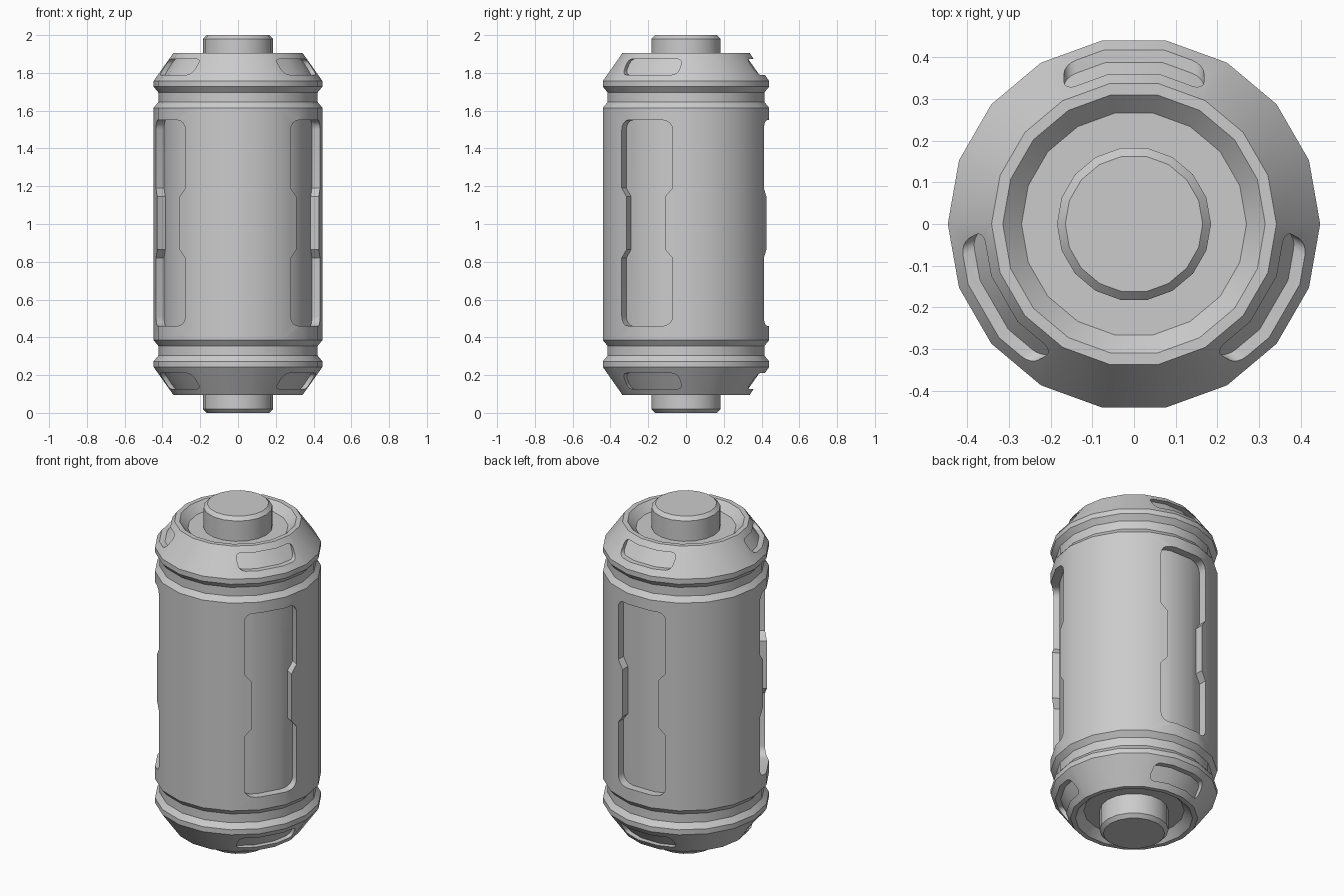
import bpy, bmesh
from math import radians, cos, sin, pi

if "Cube" in bpy.data.objects:
    bpy.data.objects.remove(bpy.data.objects["Cube"])

SIDES = 18


def make_object(name, bm):
    bmesh.ops.recalc_face_normals(bm, faces=bm.faces[:])
    mesh = bpy.data.meshes.new(name)
    bm.to_mesh(mesh)
    bm.free()
    ob = bpy.data.objects.new(name, mesh)
    bpy.context.collection.objects.link(ob)
    return ob


def revolve(name, half):
    """Spin an upper-half (radius, z) profile, mirrored about z = 1."""
    profile = half + [(r, 2 - z) for r, z in reversed(half)]
    bm = bmesh.new()
    rings = [[bm.verts.new((r * cos(2 * pi * i / SIDES), r * sin(2 * pi * i / SIDES), z))
              for i in range(SIDES)] for r, z in profile]
    for a, b in zip(rings, rings[1:]):
        for i in range(SIDES):
            j = (i + 1) % SIDES
            bm.faces.new((a[i], a[j], b[j], b[i]))
    bm.faces.new(rings[0])
    bm.faces.new(rings[-1])
    return make_object(name, bm)


def add_prism(bm, outline, corners, radius, angle):
    """Radial prism from a (tangent, z) outline with rounded corners."""
    part = bmesh.new()
    ca, sa = cos(angle), sin(angle)
    verts = [part.verts.new((0.25 * ca - u * sa, 0.25 * sa + u * ca, z)) for u, z in outline]
    part.faces.new(verts)
    bmesh.ops.bevel(part, geom=[verts[i] for i in corners], offset=radius,
                    segments=4, profile=0.5, affect='VERTICES')
    ext = bmesh.ops.extrude_face_region(part, geom=part.faces[:])
    moved = [v for v in ext['geom'] if isinstance(v, bmesh.types.BMVert)]
    bmesh.ops.translate(part, verts=moved, vec=(0.35 * ca, 0.35 * sa, 0))
    tmp = bpy.data.meshes.new("tmp")
    part.to_mesh(tmp)
    part.free()
    bm.from_mesh(tmp)
    bpy.data.meshes.remove(tmp)


def subtract(target, cutter):
    mod = target.modifiers.new("cut", 'BOOLEAN')
    mod.operation = 'DIFFERENCE'
    mod.solver = 'EXACT'
    mod.object = cutter
    bpy.context.view_layer.objects.active = target
    bpy.ops.object.modifier_apply(modifier=mod.name)
    bpy.data.objects.remove(cutter)


# Canister: end pin, dished end, sloped cap, groove and main barrel
body = revolve("canister_body", [
    (0.165, 2.0), (0.185, 1.98), (0.185, 1.86), (0.27, 1.86), (0.315, 1.905),
    (0.342, 1.905), (0.447, 1.757), (0.447, 1.727), (0.422, 1.697),
    (0.422, 1.645), (0.447, 1.615)])

# Floor shape that limits the depth of every recess
floor = revolve("recess_floor", [(0.323, 1.89), (0.417, 1.757), (0.40, 1.70)])

# Three waisted side panels, and three slots in each cap
w, n = 0.155, 0.118
panel = [(-w, 0.46), (w, 0.46), (w, 0.82), (n, 0.865), (n, 1.145), (w, 1.19),
         (w, 1.55), (-w, 1.55), (-w, 1.19), (-n, 1.145), (-n, 0.865), (-w, 0.82)]
slot = [(-0.168, 1.79), (0.168, 1.79), (0.168, 1.873), (-0.168, 1.873)]
bm = bmesh.new()
for deg in (90, 210, 330):
    a = radians(deg)
    add_prism(bm, panel, (0, 1, 6, 7), 0.05, a)
    add_prism(bm, slot, (0, 1, 2, 3), 0.028, a)
    add_prism(bm, [(u, 2 - z) for u, z in slot], (0, 1, 2, 3), 0.028, a)
cutter = make_object("recess_cutter", bm)
subtract(cutter, floor)
subtract(body, cutter)

# Smooth barrel with crisp edges
bpy.ops.object.select_all(action='DESELECT')
body.select_set(True)
bpy.context.view_layer.objects.active = body
bpy.ops.object.shade_smooth_by_angle(angle=radians(28))
